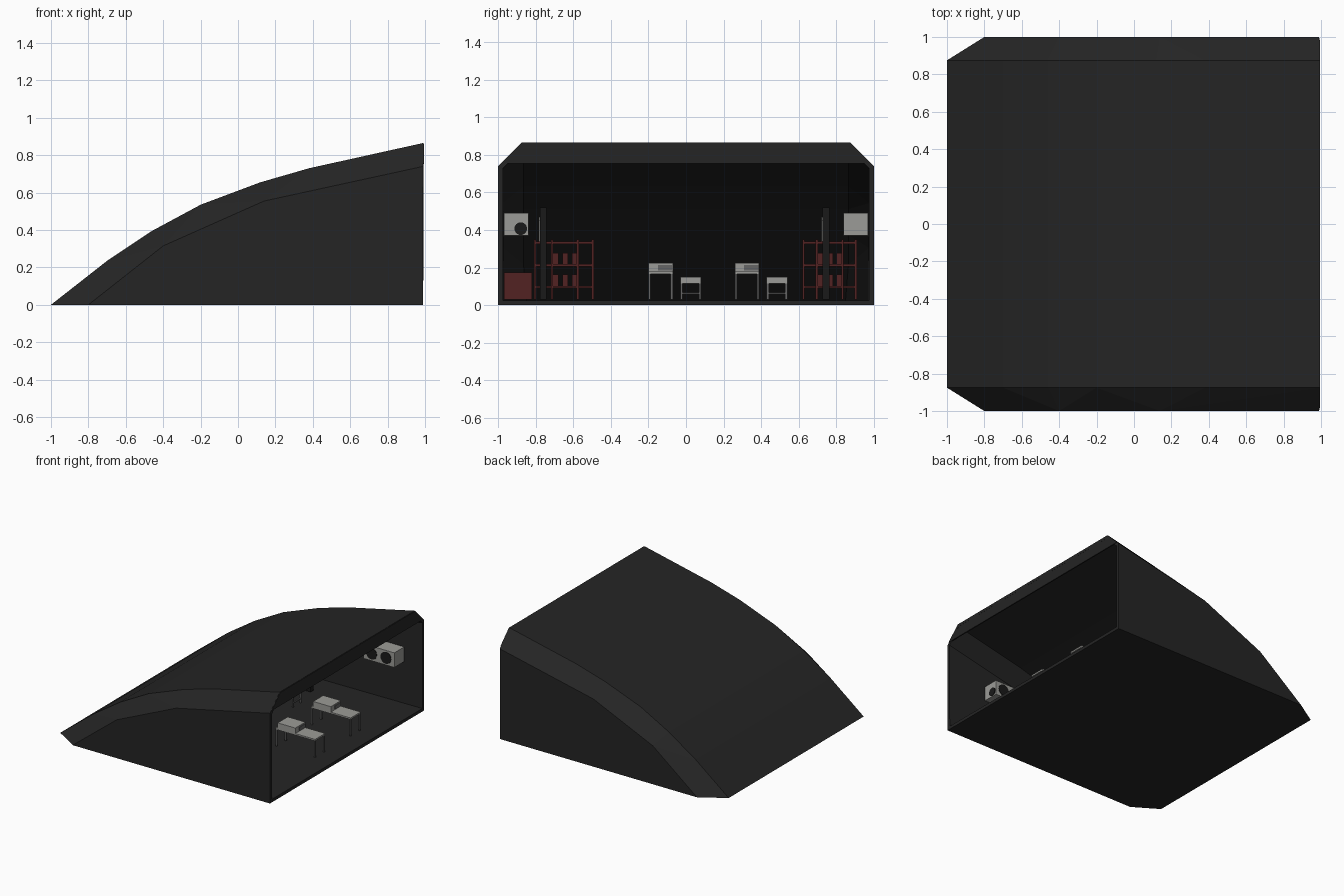
import bpy
import bmesh
from mathutils import Vector

cube = bpy.data.objects.get("Cube")
if cube:
    bpy.data.objects.remove(cube, do_unlink=True)


def material(name, r, g, b):
    m = bpy.data.materials.new(name)
    m.use_nodes = True
    m.diffuse_color = (r, g, b, 1)
    m.node_tree.nodes["Principled BSDF"].inputs["Base Color"].default_value = (r, g, b, 1)
    return m


CHARCOAL = material("charcoal", 0.018, 0.018, 0.018)
BLACK = material("black", 0.01, 0.01, 0.01)
GREY = material("light grey", 0.33, 0.33, 0.31)
STEEL = material("steel grey", 0.13, 0.13, 0.13)
RED = material("dark red", 0.085, 0.016, 0.016)


def finish(name, bm, mat):
    mesh = bpy.data.meshes.new(name)
    bm.to_mesh(mesh)
    bm.free()
    mesh.materials.append(mat)
    ob = bpy.data.objects.new(name, mesh)
    bpy.context.collection.objects.link(ob)
    return ob


def hull(name, points, mat, open_end=False):
    bm = bmesh.new()
    for p in points:
        bm.verts.new(p)
    bmesh.ops.convex_hull(bm, input=bm.verts)
    bmesh.ops.dissolve_limit(bm, angle_limit=0.01, verts=bm.verts, edges=bm.edges)
    bmesh.ops.recalc_face_normals(bm, faces=bm.faces)
    if open_end:
        ends = [f for f in bm.faces if f.normal.x > 0.9]
        bmesh.ops.delete(bm, geom=ends, context='FACES_ONLY')
    return finish(name, bm, mat)


def boxes(name, spans, mat):
    """One object made of boxes, each given as x, y and z spans."""
    bm = bmesh.new()
    for span in spans:
        lo, hi = (Vector(c) for c in zip(*span))
        made = bmesh.ops.create_cube(bm, size=1)["verts"]
        bmesh.ops.scale(bm, vec=hi - lo, verts=made)
        bmesh.ops.translate(bm, vec=(lo + hi) / 2, verts=made)
    return finish(name, bm, mat)


def disc(name, x, y, z, radius, mat, axis='Y', depth=0.008):
    rot = (1.5708, 0, 0) if axis == 'Y' else (0, 1.5708, 0)
    bpy.ops.mesh.primitive_cylinder_add(vertices=16, radius=radius, depth=depth,
                                        location=(x, y, z), rotation=rot)
    ob = bpy.context.object
    ob.name = name
    ob.data.materials.append(mat)


# Curved shelter shell, open at one end
FLOOR = 0.03
END = 0.99
roof = [(-1, 0), (-0.7, 0.235), (-0.46, 0.395), (-0.2, 0.535),
        (0.12, 0.655), (0.38, 0.73), (END, 0.865)]
wall = [(-0.8, 0), (-0.4, 0.315), (0.14, 0.555), (END, 0.74), (END, 0)]
points = [(x, s * 0.875, z) for s in (-1, 1) for x, z in roof]
points += [(x, s, z) for s in (-1, 1) for x, z in wall]
shell = hull("shelter_shell", points, CHARCOAL, open_end=True)
solid = shell.modifiers.new("thickness", 'SOLIDIFY')
solid.thickness = 0.025
solid.offset = -1
solid.use_even_offset = True

# Header band above the opening
hull("opening_header", [(x, s * y, z) for x in (0.985, 0.995) for s in (-1, 1)
                        for y, z in ((0.983, 0.755), (0.875, 0.863))], CHARCOAL)

# Work tables with a case on top, and low benches behind them
for i, dy in enumerate((0, 0.46)):
    y0, y1 = dy - 0.2, dy - 0.07
    x0, x1 = 0.48, 0.84
    boxes(f"work_table_top_{i}", [((x0, x1), (y0, y1), (0.167, 0.18))], GREY)
    legs = [((x, x + 0.012), (y, y + 0.012), (FLOOR, 0.17))
            for x in (x0, x1 - 0.012) for y in (y0, y1 - 0.012)]
    boxes(f"work_table_legs_{i}", legs, STEEL)
    boxes(f"table_case_{i}", [((x0 + 0.02, x0 + 0.18), (y0, y1), (0.18, 0.225))], GREY)
    boxes(f"case_panel_{i}", [((x0 + 0.18, x0 + 0.185), (y0 + 0.05, y1 - 0.005),
                               (0.185, 0.215))], STEEL)
    b0, b1 = dy - 0.03, dy + 0.08
    boxes(f"low_bench_top_{i}", [((-0.1, 0.2), (b0, b1), (0.115, 0.15))], GREY)
    rails = [((x, x + 0.012), (y, y + 0.012), (FLOOR, 0.12))
             for x in (-0.1, 0.188) for y in (b0, b1 - 0.012)]
    rails.append(((0.19, 0.2), (b0, b1), (0.06, 0.068)))
    boxes(f"low_bench_frame_{i}", rails, STEEL)


# Storage racks with boxes on the shelves
def rack(name, y0, y1, x0, x1, stock):
    parts = [((x0, x1), (y0, y1), (z, z + 0.013)) for z in (0.09, 0.205, 0.325)]
    parts += [((x, x + 0.012), (y, y + 0.012), (FLOOR, 0.35))
              for x in (x0, x1 - 0.012) for y in (y0, y1 - 0.012)]
    if stock:
        step = (y1 - y0) / 3
        for z in (0.103, 0.218):
            for k in range(3):
                for x in (x0 + 0.03, x0 + 0.16):
                    y = y0 + 0.012 + k * step
                    parts.append(((x, x + 0.1), (y, y + step - 0.02), (z, z + 0.06)))
    boxes(name, parts, RED)


rack("left_stock_rack", -0.72, -0.57, -0.4, -0.05, True)
rack("left_side_rack", -0.81, -0.49, -0.4, -0.1, False)
rack("right_stock_rack", 0.69, 0.84, -0.4, -0.05, True)
rack("right_side_rack", 0.62, 0.91, -0.4, -0.1, False)

# Tool panels standing edge-on to the opening
for i, y in enumerate((-0.76, 0.745)):
    boxes(f"tool_panel_{i}", [((-0.05, 0.15), (y - 0.018, y + 0.018), (FLOOR, 0.52))], BLACK)
    boxes(f"hanging_tools_{i}", [((x, x + 0.02), (y - 0.024, y - 0.018), (0.34, z))
                                 for x, z in ((-0.02, 0.42), (0.04, 0.47), (0.1, 0.45))], GREY)

# Wall-mounted ventilation units with round fans
for i, (s, x0, x1) in enumerate(((1, 0.55, 0.83), (-1, 0.37, 0.65))):
    y0, y1 = sorted((s * 0.84, s * 0.968))
    boxes(f"ventilation_unit_{i}", [((x0, x1), (y0, y1), (0.37, 0.49))], GREY)
    for x in (x0 + 0.075, x1 - 0.075):
        disc(f"unit_fan_{i}", x, s * 0.84, 0.43, 0.048, BLACK)
disc("unit_outlet", 0.652, -0.88, 0.407, 0.034, BLACK, axis='X')

# Storage chest on the floor
boxes("storage_chest", [((0.25, 0.5), (-0.968, -0.82), (FLOOR, 0.175))], RED)
